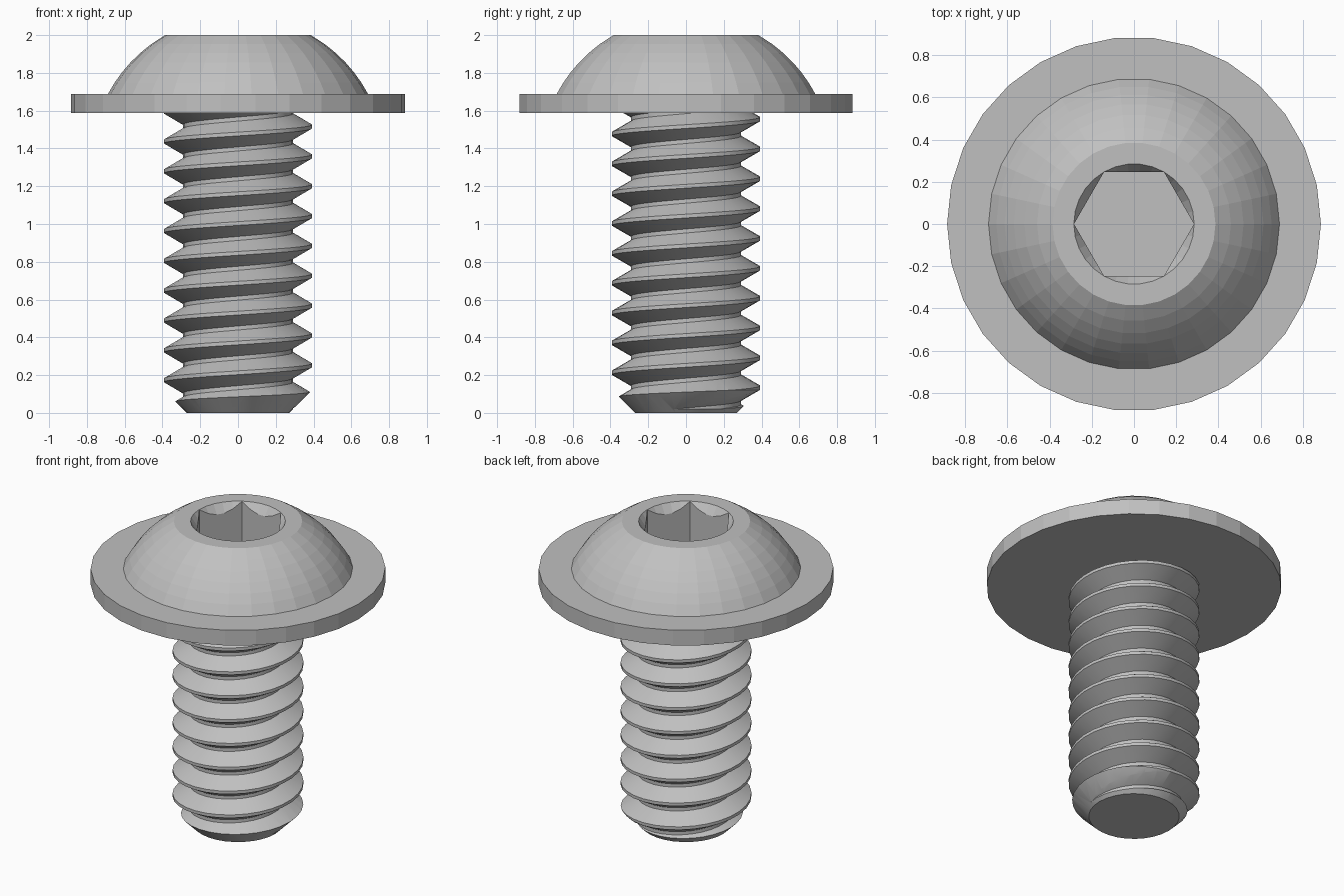
import bpy, bmesh
from math import sin, cos, pi, radians, sqrt

if "Cube" in bpy.data.objects:
    bpy.data.objects.remove(bpy.data.objects["Cube"])

SEGS = 30
FLANGE_Z = 1.587       # underside of the flange
PITCH = 0.158
CREST, ROOT = 0.393, 0.292

steel = bpy.data.materials.new("steel_grey")
steel.use_nodes = True
colour = (0.53, 0.53, 0.53, 1)
steel.diffuse_color = colour
steel.node_tree.nodes["Principled BSDF"].inputs["Base Color"].default_value = colour


def make_object(name, bm):
    bmesh.ops.recalc_face_normals(bm, faces=bm.faces)
    mesh = bpy.data.meshes.new(name)
    bm.to_mesh(mesh)
    bm.free()
    mesh.materials.append(steel)
    obj = bpy.data.objects.new(name, mesh)
    bpy.context.collection.objects.link(obj)
    return obj


def lathe(name, profile, segs=SEGS):
    """Closed solid turned around z; the profile gives (radius, z) off the axis."""
    bm = bmesh.new()
    rings = [[bm.verts.new((r * cos(2 * pi * i / segs), r * sin(2 * pi * i / segs), z))
              for i in range(segs)] for r, z in profile]
    for low, high in zip(rings, rings[1:]):
        for i in range(segs):
            k = (i + 1) % segs
            bm.faces.new((low[i], low[k], high[k], high[i]))
    bm.faces.new(rings[0])
    bm.faces.new(rings[-1])
    return make_object(name, bm)


def boolean(obj, tool, operation):
    """Apply a boolean and discard the tool."""
    mod = obj.modifiers.new(operation.lower(), "BOOLEAN")
    mod.operation, mod.object, mod.solver = operation, tool, "EXACT"
    bpy.context.view_layer.objects.active = obj
    bpy.ops.object.modifier_apply(modifier=mod.name)
    bpy.data.objects.remove(tool)


# Head: flange and truncated spherical dome
base_z, ball_z, ball_r = 1.688, 1.322, 0.78
rise = 2 - base_z
dome = []
for i in range(7):
    z = base_z + rise * (i / 6) ** 0.9
    dome.append((sqrt(ball_r ** 2 - (z - ball_z) ** 2), z))
head = lathe("flanged_head", [(0.885, FLANGE_Z), (0.885, base_z)] + dome)

# Hex socket with a countersunk rim
boolean(head, lathe("hex_cutter", [(0.284, 1.73), (0.284, 2.1)], 6), "DIFFERENCE")
boolean(head, lathe("rim_cutter", [(0.185, 1.85), (0.318, 2.05)]), "DIFFERENCE")

# Threaded shank: one continuous right-handed helical surface
flank = (CREST - ROOT) / sqrt(3)
land = 0.01            # half width of the crest
tooth = [(CREST, -land), (CREST, land), (ROOT, land + flank), (ROOT, PITCH - land - flank)]
start = 1.437 - PITCH / 2 - 11 * PITCH
turns = 14
bm = bmesh.new()
columns = []
for i in range(SEGS):
    a = 2 * pi * i / SEGS
    lift = start + PITCH * i / SEGS
    columns.append([bm.verts.new((r * cos(a), r * sin(a), lift + t * PITCH + z))
                    for t in range(turns) for r, z in tooth])
rows = len(columns[0])
for i in range(SEGS):
    shift = 4 if i == SEGS - 1 else 0
    right = columns[(i + 1) % SEGS]
    for j in range(rows - 1 - shift):
        bm.faces.new((columns[i][j], right[j + shift],
                      right[j + 1 + shift], columns[i][j + 1]))

# Close both ends of the helix around the axis
open_edges = [e for e in bm.edges if e.is_boundary]
middle = start + turns * PITCH / 2
for top in (False, True):
    edges = [e for e in open_edges if (e.verts[0].co.z > middle) == top]
    heights = [v.co.z for e in edges for v in e.verts]
    hub = bm.verts.new((0, 0, sum(heights) / len(heights)))
    for e in edges:
        bm.faces.new((e.verts[0], e.verts[1], hub))
shank = make_object("threaded_shank", bm)

# Trim the thread to length, with a chamfered tip
envelope = lathe("shank_envelope", [(0.272, 0), (0.45, 0.178), (0.45, FLANGE_Z + 0.01)])
boolean(shank, envelope, "INTERSECT")

# Soften the thread around its axis while keeping crests and roots crisp
for obj in (shank,):
    bpy.ops.object.select_all(action="DESELECT")
    obj.select_set(True)
    bpy.context.view_layer.objects.active = obj
    bpy.ops.object.shade_smooth_by_angle(angle=radians(20))
